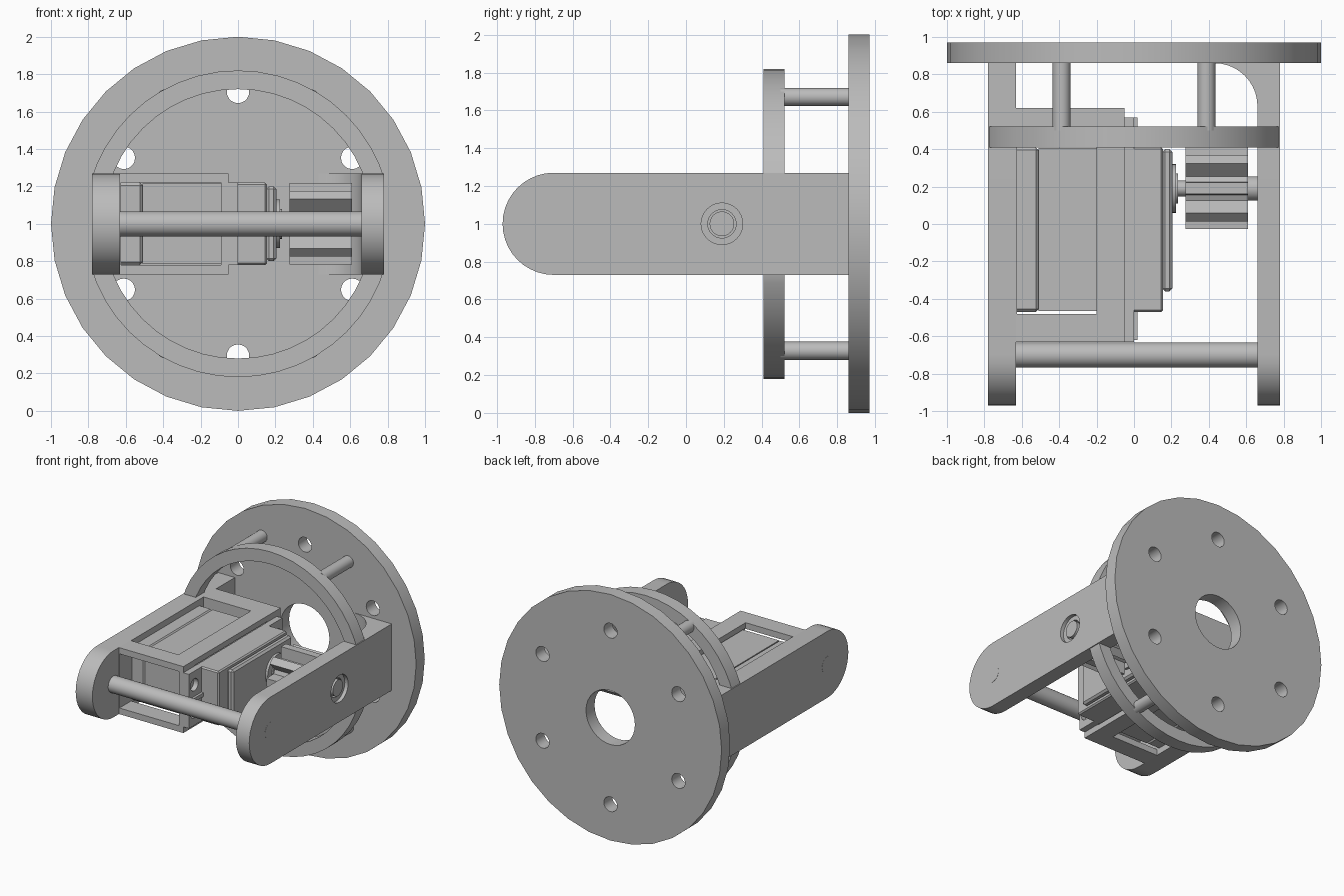
import bpy, bmesh, math
from mathutils import Matrix, Vector

if "Cube" in bpy.data.objects:
    bpy.data.objects.remove(bpy.data.objects["Cube"])

grey = bpy.data.materials.new("plain_grey")
grey.use_nodes = True
grey.diffuse_color = (0.5, 0.5, 0.5, 1)
grey.node_tree.nodes["Principled BSDF"].inputs["Base Color"].default_value = (0.5, 0.5, 0.5, 1)


def finish(name, bm, smooth=False):
    bmesh.ops.recalc_face_normals(bm, faces=bm.faces)
    mesh = bpy.data.meshes.new(name)
    bm.to_mesh(mesh)
    bm.free()
    mesh.materials.append(grey)
    ob = bpy.data.objects.new(name, mesh)
    bpy.context.collection.objects.link(ob)
    if smooth:
        shade(ob)
    return ob


def activate(ob):
    bpy.ops.object.select_all(action='DESELECT')
    ob.select_set(True)
    bpy.context.view_layer.objects.active = ob


def shade(ob):
    activate(ob)
    bpy.ops.object.shade_smooth_by_angle(angle=math.radians(30))


def box(name, x, y, z, bevel=0):
    bm = bmesh.new()
    bmesh.ops.create_cube(bm, size=1)
    for v in bm.verts:
        v.co = Vector([a + (b - a) * (c + 0.5) for (a, b), c in zip((x, y, z), v.co)])
    if bevel:
        bmesh.ops.bevel(bm, geom=bm.edges[:], offset=bevel, segments=1, affect='EDGES')
    return finish(name, bm)


def cylinder(name, axis, start, end, centre, radius, sides=32, smooth=True):
    """Cylinder along X or Y; centre holds the other two coordinates."""
    bm = bmesh.new()
    bmesh.ops.create_cone(bm, cap_ends=True, segments=sides, radius1=radius,
                          radius2=radius, depth=end - start)
    mid = (start + end) / 2
    if axis == 'X':
        place, turn = (mid, *centre), Matrix.Rotation(math.pi / 2, 4, 'Y')
    else:
        place, turn = (centre[0], mid, centre[1]), Matrix.Rotation(math.pi / 2, 4, 'X')
    bmesh.ops.transform(bm, matrix=Matrix.Translation(place) @ turn, verts=bm.verts)
    return finish(name, bm, smooth)


def prism(name, points, depth, smooth=False):
    """Extrude a closed outline of 3D points along a vector."""
    bm = bmesh.new()
    face = bm.faces.new([bm.verts.new(p) for p in points])
    new = bmesh.ops.extrude_face_region(bm, geom=[face])["geom"]
    bmesh.ops.translate(bm, vec=depth, verts=[v for v in new if isinstance(v, bmesh.types.BMVert)])
    return finish(name, bm, smooth)


def combine(ob, cutters, operation='DIFFERENCE'):
    for c in cutters:
        mod = ob.modifiers.new("cut", 'BOOLEAN')
        mod.operation, mod.solver, mod.object = operation, 'EXACT', c
        activate(ob)
        bpy.ops.object.modifier_apply(modifier=mod.name)
        bpy.data.objects.remove(c)
    return ob


def polar(radius, degrees, cx=0.0, cz=0.0):
    a = math.radians(degrees)
    return cx + radius * math.cos(a), cz + radius * math.sin(a)


# Back plate with a centre hole and six bolt holes
plate = cylinder("back_plate", 'Y', 0.86, 0.97, (0, 1), 1.0)
holes = [cylinder("hole", 'Y', 0.8, 1.05, (0, 1), 0.22)]
holes += [cylinder("hole", 'Y', 0.8, 1.05, polar(0.705, 30 + 60 * i, 0, 1), 0.06, 20)
          for i in range(6)]
combine(plate, holes)
shade(plate)

# Support ring, trimmed flush with the arms
ring = cylinder("support_ring", 'Y', 0.41, 0.52, (0, 1), 0.82, 48)
combine(ring, [cylinder("hole", 'Y', 0.3, 0.6, (0, 1), 0.72, 48)])
combine(ring, [box("trim", (-0.779, 0.779), (0.3, 0.6), (0, 2))], 'INTERSECT')
shade(ring)

# Spacer pins between ring and plate
for i, angle in enumerate((60, 120, 240, 300)):
    cylinder(f"spacer_pin_{i + 1}", 'Y', 0.5, 0.88, polar(0.775, angle, 0, 1), 0.048, 24)


# Round-ended side arms
def arm(name, x0, x1):
    tip = [polar(0.27, 90 + 180 * i / 20, -0.70, 1) for i in range(21)]
    outline = tip + [(0.87, 0.73), (0.87, 1.27)]
    return prism(name, [(x0, y, z) for y, z in outline], (x1 - x0, 0, 0), True)


arm("right_arm", -0.78, -0.63)
left_arm = arm("left_arm", 0.66, 0.78)
combine(left_arm, [cylinder("hole", 'X', 0.6, 0.85, (0.19, 1), 0.11)])
shade(left_arm)

# Curved gusset joining the left arm to the plate
curve = [polar(0.23, 90 * i / 10, 0.43, 0.63) for i in range(11)]
gusset = [(0.67, 0.63)] + curve + [(0.43, 0.865), (0.67, 0.865)]
prism("left_gusset", [(x, y, 0.73) for x, y in gusset], (0, 0, 0.54), True)

# Cross rod between the arm tips
cylinder("cross_rod", 'X', -0.781, 0.781, (-0.70, 1), 0.067)

# Motor cage with windows on top, bottom, front and inner side
cage = box("motor_cage", (-0.64, -0.05), (-0.63, 0.62), (0.73, 1.27))
combine(cage, [
    box("cut", (-0.625, -0.2), (-0.48, 0.45), (0.6, 1.4)),
    box("cut", (-0.625, -0.09), (-0.8, -0.4), (0.78, 1.22)),
    box("cut", (-0.625, 0.1), (-0.48, 0.45), (0.775, 1.225)),
])

# Motor body, end cap, flange and gearbox
box("motor_end_cap", (-0.645, -0.51), (-0.47, 0.41), (0.78, 1.22), 0.015)
box("motor_body", (-0.51, -0.05), (-0.465, 0.405), (0.785, 1.215))
box("motor_upper_case", (-0.05, 0.155), (-0.47, 0.41), (0.78, 1.22), 0.01)
flange = box("motor_flange", (-0.05, 0.0), (-0.63, 0.57), (0.78, 1.22))
combine(flange, [cylinder("hole", 'X', -0.04, 0.1, (y, z), 0.05, 16)
                 for y in (-0.56, 0.50) for z in (0.89, 1.11)])
for side, y in (("front", -0.55), ("back", 0.49)):
    box(f"flange_rib_{side}", (0.0, 0.02), (y - 0.07, y + 0.08), (0.985, 1.015))
box("gearbox_lid", (0.15, 0.205), (-0.36, 0.40), (0.80, 1.20), 0.015)
cylinder("output_boss", 'X', 0.2, 0.225, (0.19, 1), 0.13)
cylinder("output_collar", 'X', 0.22, 0.235, (0.19, 1), 0.08)
cylinder("output_shaft", 'X', 0.2, 0.3, (0.19, 1), 0.042, 20)

# Spur gear with eight teeth
teeth = []
for i in range(8):
    for radius, offset in ((0.13, -15), (0.22, -8), (0.22, 8), (0.13, 15)):
        teeth.append((0.275, *polar(radius, 45 * i + offset, 0.19, 1)))
prism("spur_gear", teeth, (0.335, 0, 0))

# Gear stub shaft and bearing ring in the left arm
cylinder("gear_stub", 'X', 0.6, 0.765, (0.19, 1), 0.065)
bearing = cylinder("bearing_ring", 'X', 0.67, 0.75, (0.19, 1), 0.112)
combine(bearing, [cylinder("hole", 'X', 0.6, 0.8, (0.19, 1), 0.075)])
shade(bearing)
